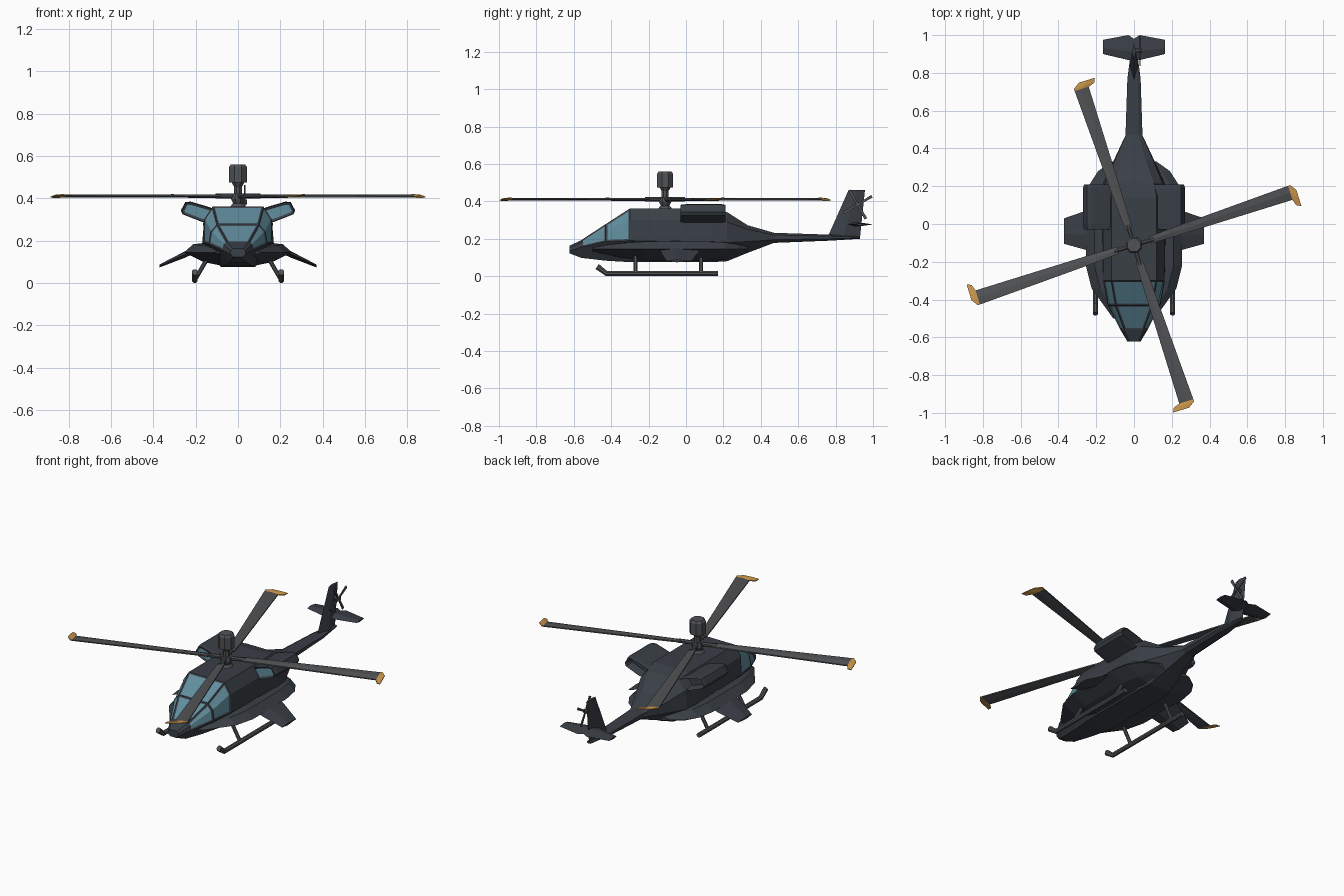
import bpy, bmesh, math
from mathutils import Vector, Matrix

if "Cube" in bpy.data.objects:
    bpy.data.objects.remove(bpy.data.objects["Cube"])


def material(name, rgb):
    m = bpy.data.materials.new(name)
    m.diffuse_color = (*rgb, 1)
    m.use_nodes = True
    m.node_tree.nodes["Principled BSDF"].inputs["Base Color"].default_value = m.diffuse_color
    return m


BODY = material("body_paint", (0.042, 0.05, 0.062))
METAL = material("blade_grey", (0.08, 0.084, 0.09))
GLASS = material("glass", (0.12, 0.27, 0.34))
TIP = material("tip_paint", (0.6, 0.31, 0.07))


def finish(name, bm, *mats):
    bmesh.ops.recalc_face_normals(bm, faces=bm.faces[:])
    me = bpy.data.meshes.new(name)
    bm.to_mesh(me)
    bm.free()
    for m in mats:
        me.materials.append(m)
    ob = bpy.data.objects.new(name, me)
    bpy.context.collection.objects.link(ob)
    return ob


def loft(rings):
    """Skin a list of rings; returns bmesh, side faces per span, end caps."""
    bm = bmesh.new()
    vs = [[bm.verts.new(p) for p in r] for r in rings]
    n = len(vs[0])
    spans = [[bm.faces.new((a[k], a[(k + 1) % n], b[(k + 1) % n], b[k]))
              for k in range(n)] for a, b in zip(vs, vs[1:])]
    caps = [bm.faces.new(vs[0]), bm.faces.new(vs[-1])]
    bmesh.ops.recalc_face_normals(bm, faces=bm.faces[:])
    return bm, spans, caps


def rod(name, a, b, r, mat=METAL, n=8, r2=None):
    a, b = Vector(a), Vector(b)
    bm = bmesh.new()
    rot = (b - a).to_track_quat('Z', 'Y').to_matrix().to_4x4()
    bmesh.ops.create_cone(bm, cap_ends=True, segments=n, radius1=r,
                          radius2=r if r2 is None else r2, depth=(b - a).length,
                          matrix=Matrix.Translation((a + b) / 2) @ rot
                          @ Matrix.Rotation(math.pi / n, 4, 'Z'))
    return finish(name, bm, mat)


# Fuselage and boom: y, then (x, z) of roof edge, shoulder, waist, belly edge
sections = [
    (-.622, (.025, .163), (.035, .152), (.035, .135), (.02, .122)),
    (-.56, (.05, .193), (.066, .182), (.072, .155), (.04, .098)),
    (-.43, (.098, .278), (.128, .245), (.138, .185), (.06, .083)),
    (-.30, (.12, .362), (.16, .30), (.162, .19), (.08, .075)),
    (.14, (.12, .362), (.16, .30), (.17, .18), (.08, .075)),
    (.22, (.105, .342), (.15, .29), (.16, .18), (.07, .08)),
    (.33, (.065, .272), (.105, .25), (.11, .185), (.05, .125)),
    (.47, (.025, .232), (.045, .22), (.045, .195), (.025, .178)),
    (.77, (.02, .222), (.035, .214), (.035, .2), (.02, .19)),
    (.93, (.008, .212), (.014, .209), (.014, .204), (.008, .2)),
]
rings = []
for y, *half in sections:
    rings.append([(x, y, z) for x, z in half] + [(-x, y, z) for x, z in reversed(half)])
bm, spans, _ = loft(rings)
# Canopy panes: front panes plus side panes, framed by insets
for s in (1, 2):
    for pane in ([7], [0, 1], [5, 6]):
        faces = [spans[s][k] for k in pane]
        bmesh.ops.inset_region(bm, faces=faces, thickness=.009, depth=-.003,
                               use_even_offset=True)
        for f in faces:
            f.material_index = 1
finish("fuselage", bm, BODY, GLASS)

for side, s in (("right", 1), ("left", -1)):
    # Sponson along the lower flank
    rings = []
    for y, o, h in ((-.50, .11, .3), (-.34, .225, .8), (-.22, .255, 1), (.10, .255, 1),
                    (.21, .235, .9), (.28, .19, .6), (.33, .12, .3)):
        rings.append([(s * x, y, .145 + (z - .145) * h) for x, z in
                      ((.06, .19), (max(o - .045, .08), .185), (o, .145),
                       (max(o - .09, .075), .1), (.06, .078))])
    bm, _, _ = loft(rings)
    finish(side + "_sponson", bm, BODY)

    # Engine pod: tilted block with glazed intake and recessed exhaust
    prof = [(.10, .345), (.145, .362), (.225, .385), (.25, .382), (.27, .343),
            (.262, .325), (.165, .287), (.10, .29)]
    mx, mz = .2, .335
    rings = [[(s * (mx + (x - mx) * k), y, mz + (z - mz) * k) for x, z in prof]
             for y, k in ((-.03, .93), (0, 1), (.19, 1), (.21, .92))]
    bm, _, caps = loft(rings)
    bmesh.ops.inset_region(bm, faces=[caps[0]], thickness=.012, depth=-.006)
    caps[0].material_index = 1
    bmesh.ops.inset_region(bm, faces=[caps[1]], thickness=.012)
    bmesh.ops.translate(bm, verts=caps[1].verts[:], vec=(0, -.05, 0))
    finish(side + "_engine_pod", bm, BODY, GLASS)

    # Drooping stub wing
    rings = [[(s * x, y0, z), (s * x, ym, z + t), (s * x, y1, z), (s * x, ym, z - t)]
             for x, y0, y1, ym, z, t in ((.12, -.15, .085, -.06, .195, .018),
                                         (.255, -.137, .07, -.06, .133, .015),
                                         (.37, -.105, .03, -.05, .081, .007))]
    bm, _, _ = loft(rings)
    finish(side + "_stub_wing", bm, BODY)

    # Landing skid with turned-up toe and two struts
    bm, _, _ = loft([[(s * .204 + .014 * math.cos(a), y + .014 * math.sin(a) * dy,
                       z + .014 * math.sin(a))
                      for a in [math.pi / 4 * (i + .5) for i in range(8)]]
                     for y, z, dy in ((-.475, .052, .7), (-.425, .014, .3), (.17, .014, 0))])
    finish(side + "_skid", bm, METAL)
    for end, y in (("front", -.27), ("rear", .08)):
        rod(f"{side}_{end}_strut", (s * .125, y, .15), (s * .202, y, .018), .011)

    # Tailplane half
    rings = [[(s * x, y0, .277), (s * x, ym, .277 + t), (s * x, y1, .277), (s * x, ym, .277 - t)]
             for x, y0, y1, ym, t in ((0, .865, .98, .91, .012), (.03, .868, 1.0, .915, .012),
                                      (.165, .90, .975, .93, .006))]
    bm, _, _ = loft(rings)
    finish(side + "_tailplane", bm, BODY)

# Tail fin: swept diamond section
bm, _, _ = loft([[(0, y0, za), (t, ym, (za + zb) / 2), (0, y1, zb), (-t, ym, (za + zb) / 2)]
                 for y0, ym, y1, za, zb, t in ((.76, .84, .93, .215, .202, .022),
                                               (.87, .91, .957, .462, .462, .01))])
finish("tail_fin", bm, BODY)

# Tail rotor on the right of the fin
tc = Vector((.032, .918, .383))
rod("tail_rotor_hub", (0, tc.y, tc.z), (.042, tc.y, tc.z), .012)
for i in range(4):
    a = math.radians(30 + 90 * i)
    d, n = Vector((0, math.cos(a), math.sin(a))), Vector((0, -math.sin(a), math.cos(a)))
    bm, _, _ = loft([[tc + d * r + n * p + Vector((q, 0, 0)) for p, q in
                      ((-w, -.003), (w, -.003), (w, .003), (-w, .003))]
                     for r, w in ((.005, .005), (.088, .008))])
    finish(f"tail_rotor_blade_{i + 1}", bm, METAL)

# Mast, hub and mast-top sensor
C = Vector((0, -.112, 0))
for name, z0, z1, r, r2 in (("mast_base", .35, .375, .05, .028), ("mast", .36, .48, .02, .02),
                            ("hub_lower", .375, .398, .024, .036), ("hub", .398, .422, .036, .032),
                            ("sensor_collar", .455, .478, .02, .034),
                            ("sensor", .475, .548, .046, .046),
                            ("sensor_cap", .548, .56, .046, .037)):
    rod(name, C + Vector((0, 0, z0)), C + Vector((0, 0, z1)), r, n=8, r2=r2)

# Main rotor: tapered pitched blades with swept painted tips
Z = Vector((0, 0, 1))
for i in range(4):
    a = math.radians(17 + 90 * i)
    d, n = Vector((math.cos(a), math.sin(a), 0)), Vector((math.sin(a), -math.cos(a), 0))

    def ring(r, p0, p1, t):
        c = C + d * r + Z * .411
        m = (p0 + p1) / 2
        return [c + n * p + Z * (q - (p - m) * .12) for p, q in
                ((p0, -t / 2), (p0, t / 2), (m, t), (p1, t / 2), (p1, -t / 2), (m, -t))]

    bm, _, _ = loft([ring(.09, -.02, .018, .008), ring(.2, -.028, .019, .008),
                     ring(.872, -.062, .016, .006)])
    finish(f"rotor_blade_{i + 1}", bm, METAL)
    bm, _, _ = loft([ring(.872, -.062, .016, .006), ring(.884, -.062, .05, .006),
                     ring(.908, -.027, .061, .003)])
    finish(f"blade_tip_{i + 1}", bm, TIP)
    rod(f"blade_arm_{i + 1}", C + d * .02 + Z * .411, C + d * .11 + Z * .411, .012)
